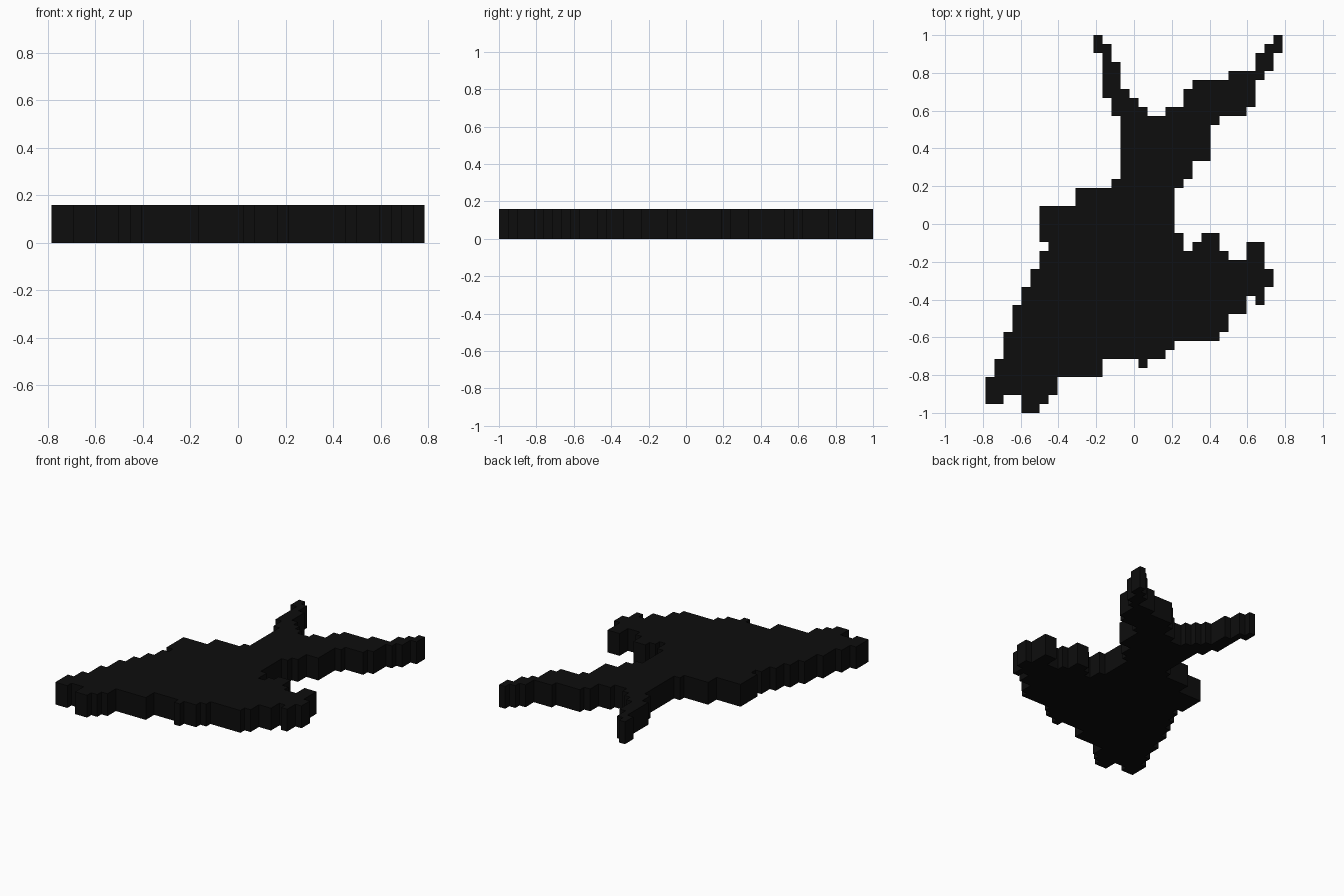
import bpy
import bmesh

default_cube = bpy.data.objects.get("Cube")
if default_cube:
    bpy.data.objects.remove(default_cube, do_unlink=True)

COLUMNS, ROWS = 33, 42
CELL = 2 / ROWS
THICKNESS = 0.16

# Each region: first row from the back, then (row count, first column, end column)
left_prong = (0, [(1, 12, 13), (1, 12, 14), (1, 13, 14), (3, 13, 15),
                  (1, 13, 16), (1, 14, 17), (1, 14, 18)])
right_prong = (0, [(1, 32, 33), (1, 31, 33), (2, 30, 32), (1, 27, 31),
                   (1, 23, 30), (2, 22, 30), (1, 20, 29)])
neck = (9, [(1, 15, 26), (4, 15, 25), (2, 15, 23), (1, 14, 22)])
body = (17, [(2, 10, 21), (3, 6, 21), (1, 6, 22), (1, 7, 22), (1, 6, 27),
             (1, 6, 31), (2, 5, 32), (1, 4, 31), (1, 4, 29), (1, 3, 29),
             (2, 3, 27), (1, 2, 26), (1, 2, 21), (1, 2, 20), (2, 1, 13),
             (2, 0, 8)])
side_bumps = (22, [(1, 24, 26), (1, 23, 26)])
side_horn = (23, [(2, 29, 31)])
small_nubs = [(29, [(1, 30, 31)]), (36, [(1, 17, 18)])]
front_tips = [(40, [(1, 0, 2)]), (40, [(1, 4, 7), (1, 4, 6)])]


def filled_cells(region):
    """Yield every filled (column, row) of a region."""
    row, runs = region
    for count, start, end in runs:
        for _ in range(count):
            for column in range(start, end):
                yield column, row
            row += 1


def make_material(name, color):
    mat = bpy.data.materials.new(name)
    mat.use_nodes = True
    mat.diffuse_color = color
    shader = next(n for n in mat.node_tree.nodes if n.type == "BSDF_PRINCIPLED")
    shader.inputs["Base Color"].default_value = color
    return mat


# The body fills end at row 39; row 40 and below belong to the front tips
regions = [left_prong, right_prong, neck, body, side_bumps, side_horn]
cells = set()
for region in regions + small_nubs + front_tips:
    cells.update(filled_cells(region))

# Flat stepped outline, one square per cell with shared corners
bm = bmesh.new()
corners = {}


def corner(column, row):
    key = (column, row)
    if key not in corners:
        corners[key] = bm.verts.new(((column - COLUMNS / 2) * CELL,
                                     (ROWS / 2 - row) * CELL, 0))
    return corners[key]


for c, r in sorted(cells):
    bm.faces.new([corner(c, r), corner(c, r + 1),
                  corner(c + 1, r + 1), corner(c + 1, r)])

# Raise the outline into a slab and merge its flat faces
raised = bmesh.ops.extrude_face_region(bm, geom=bm.faces[:], use_keep_orig=True)
top = [g for g in raised["geom"] if isinstance(g, bmesh.types.BMVert)]
bmesh.ops.translate(bm, verts=top, vec=(0, 0, THICKNESS))
bmesh.ops.recalc_face_normals(bm, faces=bm.faces[:])
bmesh.ops.dissolve_limit(bm, angle_limit=0.01, verts=bm.verts[:], edges=bm.edges[:])

mesh = bpy.data.meshes.new("stepped_slab")
bm.to_mesh(mesh)
bm.free()
mesh.materials.append(make_material("near black", (0.004, 0.004, 0.004, 1)))
slab = bpy.data.objects.new("stepped_slab", mesh)
bpy.context.collection.objects.link(slab)
